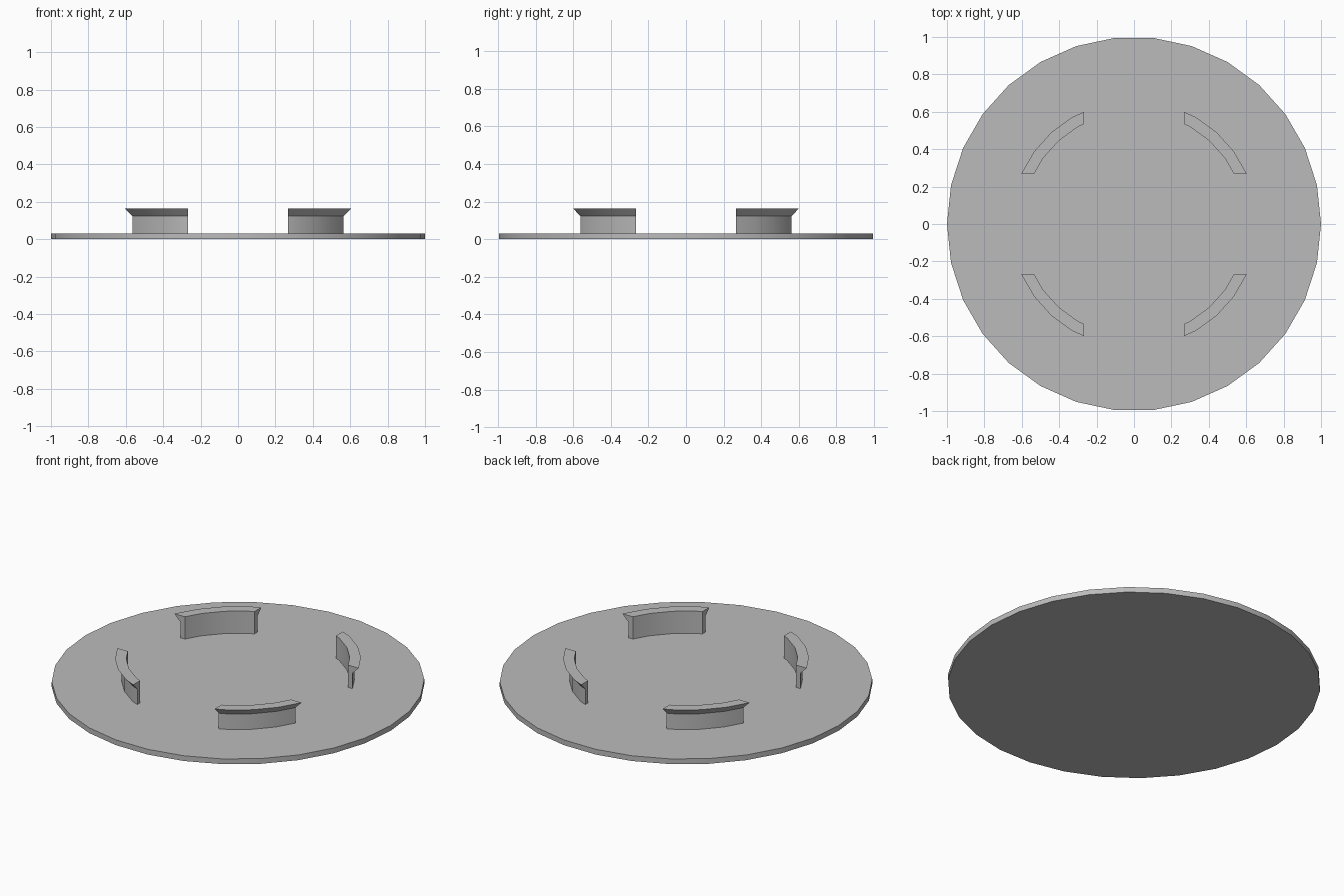
import bpy, bmesh, math

if "Cube" in bpy.data.objects:
    bpy.data.objects.remove(bpy.data.objects["Cube"])

SIDES = 30
STEP = 2 * math.pi / SIDES
PLATE_TOP, LIP_LOW, LIP_TOP = 0.031, 0.123, 0.163
CUT = 0.267

grey = bpy.data.materials.new("light grey")
grey.diffuse_color = (0.5, 0.5, 0.5, 1)
grey.use_nodes = True
grey.node_tree.nodes["Principled BSDF"].inputs["Base Color"].default_value = grey.diffuse_color


def finish(bm, name):
    bmesh.ops.recalc_face_normals(bm, faces=bm.faces)
    mesh = bpy.data.meshes.new(name)
    bm.to_mesh(mesh)
    bm.free()
    mesh.materials.append(grey)
    obj = bpy.data.objects.new(name, mesh)
    bpy.context.collection.objects.link(obj)
    bpy.ops.object.select_all(action='DESELECT')
    obj.select_set(True)
    bpy.context.view_layer.objects.active = obj
    bpy.ops.object.shade_smooth_by_angle(angle=math.radians(30))
    return obj


# Round base plate
bm = bmesh.new()
rim = [bm.verts.new((math.cos(i * STEP), math.sin(i * STEP), 0)) for i in range(SIDES)]
base = bm.faces.new(rim)
top = bmesh.ops.extrude_face_region(bm, geom=[base], use_keep_orig=True)
bmesh.ops.translate(bm, vec=(0, 0, PLATE_TOP),
                    verts=[g for g in top["geom"] if isinstance(g, bmesh.types.BMVert)])
finish(bm, "base_plate")

# Snap clip: curved wall with an outward flared lip, trimmed square at both ends
profile = [(0.60, PLATE_TOP), (0.625, PLATE_TOP), (0.625, LIP_LOW),
           (0.66, LIP_TOP), (0.60, LIP_TOP)]


def clip(name, sx, sy):
    bm = bmesh.new()
    rings = []
    for i in range(1, 8):
        c, s = math.cos(i * STEP), math.sin(i * STEP)
        rings.append([bm.verts.new((r * c, r * s, z)) for r, z in profile])
    n = len(profile)
    for a, b in zip(rings, rings[1:]):
        for k in range(n):
            bm.faces.new((a[k], a[(k + 1) % n], b[(k + 1) % n], b[k]))
    for axis in ((1, 0, 0), (0, 1, 0)):
        cut = bmesh.ops.bisect_plane(
            bm, geom=bm.verts[:] + bm.edges[:] + bm.faces[:],
            plane_co=[CUT * a for a in axis], plane_no=axis, clear_inner=True)
        edges = [g for g in cut["geom_cut"] if isinstance(g, bmesh.types.BMEdge)]
        bmesh.ops.holes_fill(bm, edges=edges, sides=0)
    bmesh.ops.scale(bm, vec=(sx, sy, 1), verts=bm.verts)
    finish(bm, name)


for side, sx in (("right", 1), ("left", -1)):
    for end, sy in (("back", 1), ("front", -1)):
        clip(f"{end}_{side}_clip", sx, sy)
